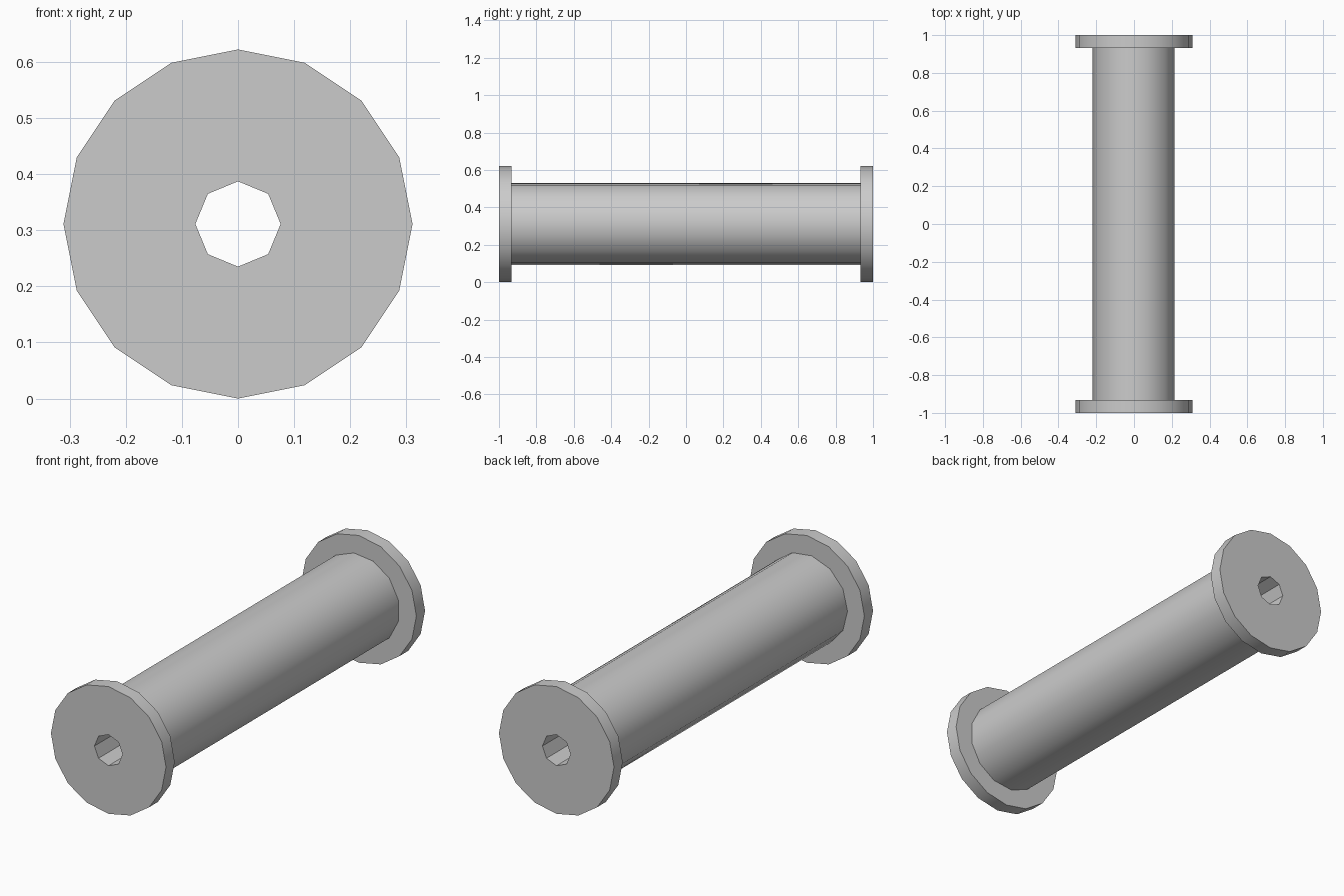
import bpy
import bmesh
from math import cos, sin, pi, radians

if "Cube" in bpy.data.objects:
    bpy.data.objects.remove(bpy.data.objects["Cube"], do_unlink=True)

FLANGE_RADIUS = 0.311
DRUM_RADIUS = 0.22
BORE_RADIUS = 0.076
FLANGE_INNER = 0.933
AXIS_HEIGHT = FLANGE_RADIUS

grey = bpy.data.materials.new("plain grey")
grey.use_nodes = True
colour = (0.6, 0.6, 0.6, 1)
grey.diffuse_color = colour
grey.node_tree.nodes["Principled BSDF"].inputs["Base Color"].default_value = colour


def ring(bm, sides, radius, y):
    """Closed loop of vertices around the y axis, first corner on -x."""
    angles = [pi + 2 * pi * i / sides for i in range(sides)]
    return [bm.verts.new((radius * cos(a), y, AXIS_HEIGHT + radius * sin(a)))
            for a in angles]


def bored_prism(name, sides, radius, y_front, y_back):
    """Many-sided prism along y with an octagonal hole right through."""
    bm = bmesh.new()
    ends = {y_front: [], y_back: []}
    for count, size in ((sides, radius), (8, BORE_RADIUS)):
        front = ring(bm, count, size, y_front)
        back = ring(bm, count, size, y_back)
        for i in range(count):
            j = (i + 1) % count
            bm.faces.new((front[i], front[j], back[j], back[i]))
            ends[y_front].append(bm.edges.get((front[i], front[j])))
            ends[y_back].append(bm.edges.get((back[i], back[j])))
    # Flat annular ends
    for edges in ends.values():
        bmesh.ops.triangle_fill(bm, edges=edges, use_beauty=True)
    bmesh.ops.recalc_face_normals(bm, faces=bm.faces)

    mesh = bpy.data.meshes.new(name)
    bm.to_mesh(mesh)
    bm.free()
    mesh.materials.append(grey)
    obj = bpy.data.objects.new(name, mesh)
    bpy.context.collection.objects.link(obj)
    bpy.ops.object.select_all(action="DESELECT")
    obj.select_set(True)
    bpy.context.view_layer.objects.active = obj
    bpy.ops.object.shade_smooth_by_angle(angle=radians(30))
    return obj


# Central drum and the two end flanges
bored_prism("drum", 13, DRUM_RADIUS, -FLANGE_INNER, FLANGE_INNER)
bored_prism("front_flange", 16, FLANGE_RADIUS, -1, -FLANGE_INNER)
bored_prism("back_flange", 16, FLANGE_RADIUS, FLANGE_INNER, 1)
